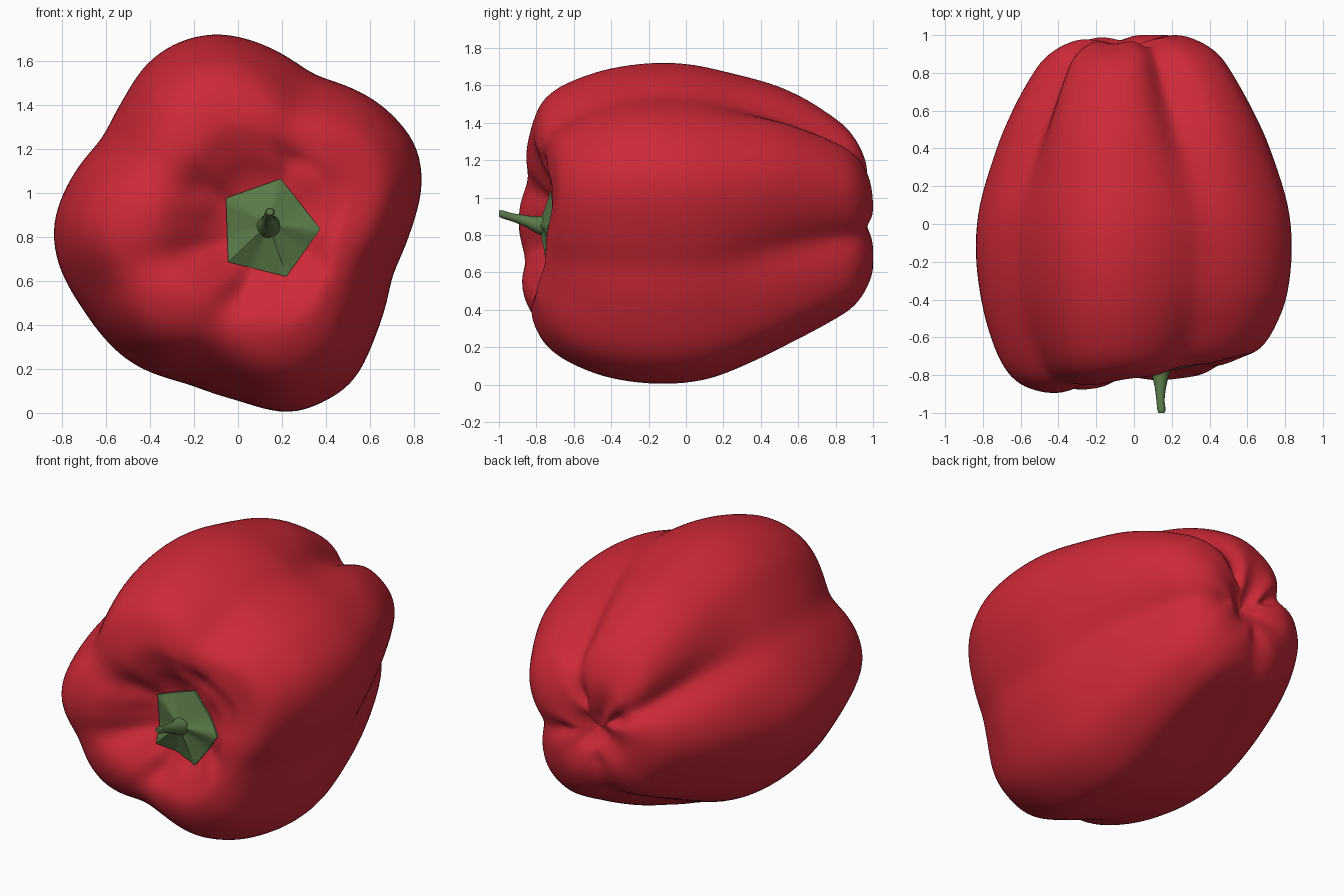
import bpy, bmesh, math
from mathutils import Vector
from mathutils.bvhtree import BVHTree

if "Cube" in bpy.data.objects:
    bpy.data.objects.remove(bpy.data.objects["Cube"])

N = 144  # samples around the body


def material(name, rgb):
    m = bpy.data.materials.new(name)
    m.diffuse_color = (*rgb, 1)
    m.use_nodes = True
    m.node_tree.nodes["Principled BSDF"].inputs["Base Color"].default_value = m.diffuse_color
    return m


RED = material("pepper red", (0.62, 0.022, 0.040))
GREEN = material("stem green", (0.10, 0.19, 0.065))


def loft(name, rings, mat, angle=60):
    """Skin closed rings of equal length and cap both ends with a fan."""
    bm = bmesh.new()
    loops = [[bm.verts.new(p) for p in r] for r in rings]
    n = len(rings[0])
    for a, b in zip(loops, loops[1:]):
        for i in range(n):
            j = (i + 1) % n
            bm.faces.new((a[i], a[j], b[j], b[i]))
    for lp, ring in ((loops[0], rings[0]), (loops[-1], rings[-1])):
        c = bm.verts.new(sum((Vector(p) for p in ring), Vector()) / n)
        for i in range(n):
            bm.faces.new((lp[i], lp[(i + 1) % n], c))
    bmesh.ops.recalc_face_normals(bm, faces=bm.faces)
    me = bpy.data.meshes.new(name)
    bm.to_mesh(me)
    tree = BVHTree.FromBMesh(bm)
    bm.free()
    me.materials.append(mat)
    ob = bpy.data.objects.new(name, me)
    bpy.context.collection.objects.link(ob)
    bpy.context.view_layer.objects.active = ob
    ob.select_set(True)
    bpy.ops.object.shade_smooth_by_angle(angle=math.radians(angle))
    ob.select_set(False)
    return tree


def catmull(pts, steps):
    P = [pts[0]] + pts + [pts[-1]]
    out = []
    for a, b, c, d in zip(P, P[1:], P[2:], P[3:]):
        for k in range(steps):
            t = k / steps
            out.append([0.5 * (2 * q + (r - p) * t + (2 * p - 5 * q + 4 * r - s) * t * t
                               + (3 * q - p - 3 * r + s) * t ** 3)
                        for p, q, r, s in zip(a, b, c, d)])
    return out + [list(pts[-1])]


def smoothstep(a, b, x):
    t = max(0, min(1, (x - a) / (b - a)))
    return t * t * (3 - 2 * t)


def around(th, bumps):
    """Sum of bumps (degrees, width, height) at angle th."""
    g = 0
    for deg, width, height in bumps:
        d = (math.degrees(th) - deg + 180) % 360 - 180
        g += height * math.exp(-(d / width) ** 2)
    return g


# Widest cross-section (x, z), as seen from the front
CZ = 0.86
OUTLINE = [(-.08, 1.72), (.1, 1.675), (.34, 1.525), (.645, 1.40), (.805, 1.22), (.835, 1.06),
           (.78, .836), (.69, .63), (.62, .36), (.51, .13), (.245, 0), (.01, .064),
           (-.22, .14), (-.49, .236), (-.695, .47), (-.82, .70), (-.835, .86),
           (-.76, 1.055), (-.605, 1.245), (-.51, 1.43), (-.40, 1.60), (-.24, 1.695)]
polar = sorted((math.atan2(z - CZ, x) % math.tau, math.hypot(x, z - CZ)) for x, z in OUTLINE)
polar = [(polar[-1][0] - math.tau, polar[-1][1])] + polar + [(polar[0][0] + math.tau, polar[0][1])]
radius = []
for i in range(N):
    th = i * math.tau / N
    for (a, ra), (b, rb) in zip(polar, polar[1:]):
        if a <= th < b:
            radius.append(ra + (rb - ra) * (th - a) / (b - a))
            break
for _ in range(6):
    radius = [(radius[i - 1] + 2 * radius[i] + radius[(i + 1) % N]) / 4 for i in range(N)]
radius = [r * 1.006 for r in radius]

# Lengthwise profile (y, scale), front dimple to rear dimple
PROFILE = [(-.665, .01), (-.675, .12), (-.715, .26), (-.79, .39), (-.835, .53), (-.805, .67),
           (-.73, .79), (-.6, .885), (-.4, .965), (-.15, 1), (.1, .975), (.4, .87), (.6, .77),
           (.8, .645), (.9, .56), (.965, .45), (1.0, .32), (.985, .18), (.93, .08), (.90, .01)]
# Valleys between lobes (degrees, width, depth) and uneven lobe ends
FRONT = [(62, 15, .7), (147, 15, .7), (203, 13, .6), (258, 14, .8), (330, 16, .5)]
REAR = [(64, 12, 1), (147, 12, 1), (250, 16, .45), (340, 14, .6)]
FRONT_SHORT = [(20, 38, .075), (100, 28, .03)]
REAR_SHORT = [(105, 32, .045), (190, 35, .03), (45, 20, .015)]

# Body: lobed rings that shift toward the stem in front and the pit at the rear
rings = []
for y, s in catmull(PROFILE, 5):
    front = 1 - smoothstep(-.85, -.3, y) if y < 0 else 0
    rear = smoothstep(0, .9, y)
    pull = 1 - smoothstep(0, .95, s)
    pit = 1 - smoothstep(0, .35, s)
    cx = .14 * pull if y < 0 else -.03 * rear * pull
    cz = CZ if y < 0 else CZ + .03 * smoothstep(.1, .6, y) - .015 * pit
    dip = math.exp(-((s - .45) / .18) ** 2)
    ring = []
    for i in range(N):
        th = i * math.tau / N
        gf, gr = around(th, FRONT), around(th, REAR) * smoothstep(0, .3, s)
        r = radius[i] * s * (1 - .09 * front * gf * smoothstep(.35, .65, s) - .17 * rear * gr)
        turn = th + .09 * rear  # slight twist toward the rear
        x, z = cx + r * math.cos(turn), cz + r * math.sin(turn)
        yy = y
        if y < 0:  # front lobes bulge between valleys and lean to one side
            lift = smoothstep(.2, .5, s)
            short = around(th, FRONT_SHORT) * (1 - smoothstep(.55, .9, s))
            yy += front * (.085 * gf * dip + (.12 * (x - .1) + short) * lift)
        else:      # rear lobes, some a little shorter
            near = smoothstep(.6, .95, y)
            yy -= near * (.06 * gr * math.exp(-((s - .28) / .16) ** 2)
                          + around(th, REAR_SHORT) * smoothstep(0, .2, s))
        ring.append((x, yy, z))
    rings.append(ring)
surface = loft("pepper_body", rings, RED, 80)

# Calyx: five-cornered cap draped on the front dimple
CORNERS = [(.195, 1.065), (.375, .836), (.22, .62), (-.045, .686), (-.055, .977)]
MID = Vector((.14, .86))
rim = [Vector(a).lerp(Vector(b), k / 8)
       for a, b in zip(CORNERS, CORNERS[1:] + CORNERS[:1]) for k in range(8)]


def skin_y(p):
    return surface.ray_cast(Vector((p.x, -3, p.y)), Vector((0, 1, 0)))[0].y


cap = [[(p.x, skin_y(p) + .03, p.y) for p in rim]]
for f in (1, .9, .75, .6, .45, .3, .15):
    ring = []
    for p in rim:
        q = MID.lerp(p, f)
        y = -.79 + (skin_y(p) - .012 + .79) * f ** .85
        ring.append((q.x, min(y, skin_y(q) - .012), q.y))
    cap.append(ring)
loft("calyx", cap, GREEN, 50)

# Stem: thin tapering stalk with a slightly swollen cut end
STEM = [(.14, -.74, .845, .06), (.14, -.80, .855, .045), (.14, -.86, .875, .031),
        (.14, -.93, .895, .022), (.145, -.98, .91, .022), (.145, -1.0, .915, .016)]
loft("stem", [[(x + r * math.cos(k * math.tau / 16), y, z + r * math.sin(k * math.tau / 16))
               for k in range(16)] for x, y, z, r in catmull(STEM, 3)], GREEN, 50)
